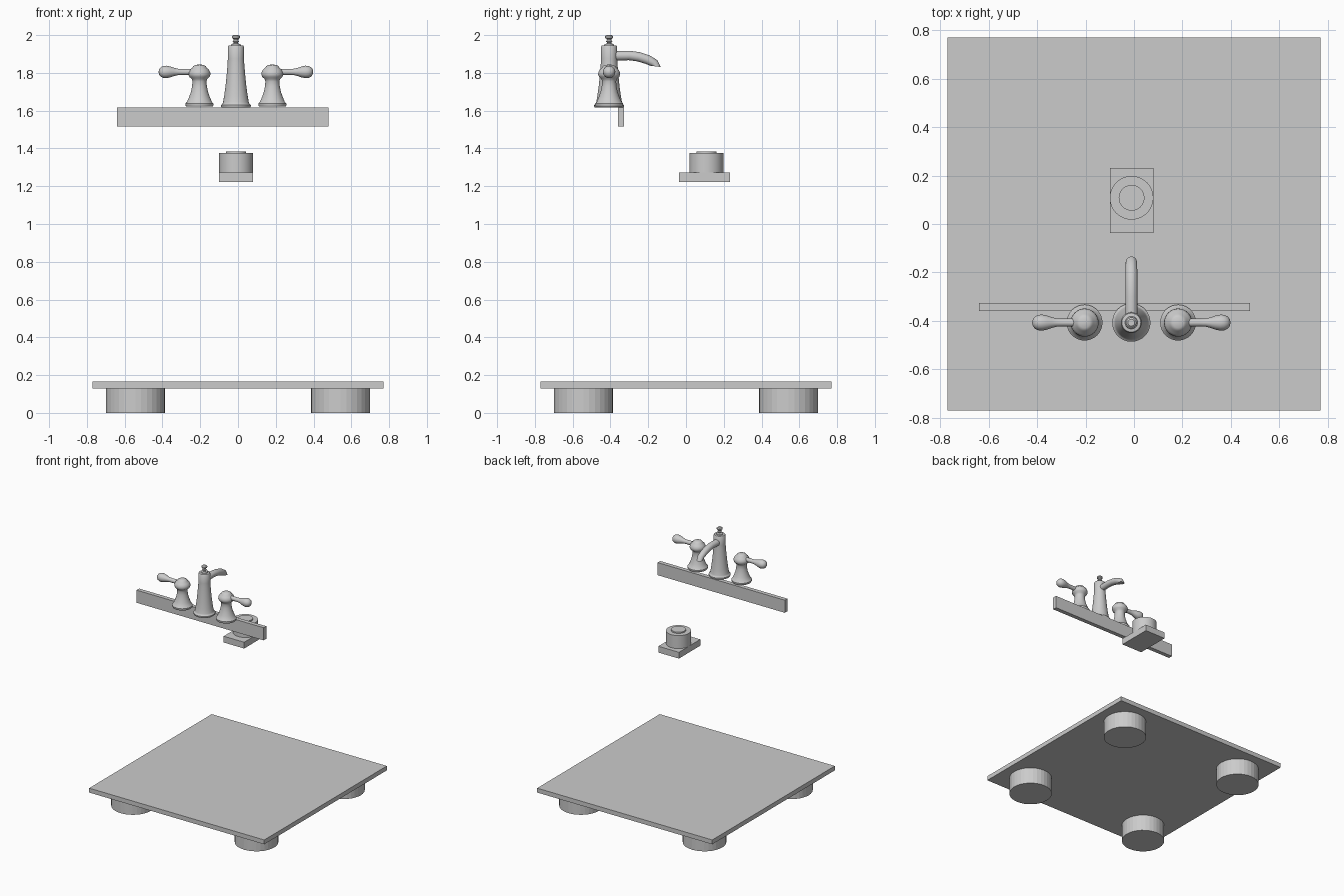
import bpy
import bmesh
from math import sin, cos, tau, radians
from mathutils import Vector, Matrix

if "Cube" in bpy.data.objects:
    bpy.data.objects.remove(bpy.data.objects["Cube"], do_unlink=True)

grey = bpy.data.materials.new("light grey")
grey.use_nodes = True
GREY = (0.6, 0.6, 0.6, 1)
grey.diffuse_color = GREY
grey.node_tree.nodes["Principled BSDF"].inputs["Base Color"].default_value = GREY


def finish(name, bm, smooth=True):
    bmesh.ops.recalc_face_normals(bm, faces=bm.faces)
    mesh = bpy.data.meshes.new(name)
    bm.to_mesh(mesh)
    bm.free()
    mesh.materials.append(grey)
    obj = bpy.data.objects.new(name, mesh)
    bpy.context.collection.objects.link(obj)
    if smooth:
        bpy.ops.object.select_all(action='DESELECT')
        obj.select_set(True)
        bpy.context.view_layer.objects.active = obj
        bpy.ops.object.shade_smooth_by_angle(angle=radians(35))
    return obj


def box(name, low, high):
    low, high = Vector(low), Vector(high)
    bm = bmesh.new()
    bmesh.ops.create_cube(bm, size=1)
    bmesh.ops.scale(bm, vec=high - low, verts=bm.verts)
    bmesh.ops.translate(bm, vec=(low + high) / 2, verts=bm.verts)
    return finish(name, bm, False)


def loft(name, rings, sides=32, matrix=Matrix(), smooth=True):
    """Skin a list of (centre, side axis, up axis, radius) rings and cap the ends."""
    bm = bmesh.new()
    loops = []
    for centre, u, v, r in rings:
        angles = [tau * i / sides for i in range(sides)]
        loops.append([bm.verts.new(centre + r * (cos(a) * u + sin(a) * v)) for a in angles])
    for a, b in zip(loops, loops[1:]):
        for i in range(sides):
            j = (i + 1) % sides
            bm.faces.new((a[i], a[j], b[j], b[i]))
    bm.faces.new(loops[0])
    bm.faces.new(loops[-1])
    bm.transform(matrix)
    return finish(name, bm, smooth)


X, Y, Z = Vector((1, 0, 0)), Vector((0, 1, 0)), Vector((0, 0, 1))


def turned(name, profile, matrix, sides=32, smooth=True):
    """Revolve (radius, height) pairs about the z axis."""
    return loft(name, [(Z * h, X, Y, r) for r, h in profile], sides, matrix, smooth)


# Platform on four round feet
box("platform", (-0.77, -0.77, 0.13), (0.77, 0.77, 0.165))
for fx, side in ((-1, "right"), (1, "left")):
    for fy, end in ((-1, "front"), (1, "back")):
        turned(f"{end}_{side}_foot", [(0.157, 0), (0.157, 0.132)],
               Matrix.Translation((0.543 * fx, 0.543 * fy, 0)), 32, False)

# Floating rail and the small round button on its plate
box("rail", (-0.64, -0.36, 1.517), (0.478, -0.327, 1.617))
box("button_plate", (-0.10, -0.037, 1.222), (0.08, 0.232, 1.272))
turned("button", [(0.09, 1.27), (0.09, 1.375), (0.053, 1.375), (0.053, 1.385)],
       Matrix.Translation((-0.01, 0.108, 0)), 48)

# Central tap body with its finial
CX, CY = -0.011, -0.407
turned("tap_body", [
    (0.076, 1.617), (0.079, 1.622), (0.079, 1.630), (0.071, 1.636), (0.068, 1.645),
    (0.062, 1.68), (0.055, 1.73), (0.049, 1.79), (0.044, 1.85), (0.043, 1.875),
    (0.043, 1.938), (0.039, 1.944), (0.026, 1.946), (0.024, 1.952), (0.012, 1.956),
    (0.012, 1.962), (0.018, 1.967), (0.012, 1.973), (0.013, 1.979), (0.021, 1.986),
    (0.021, 1.994), (0.014, 2.0)], Matrix.Translation((CX, CY, 0)))

# Spout curving down to a level mouth
spout = []
for y, z, tilt, r in ((-0.407, 1.89, 0, 0.025), (-0.30, 1.892, 4, 0.025),
                      (-0.25, 1.885, 14, 0.025), (-0.205, 1.871, 28, 0.025),
                      (-0.171, 1.853, 52, 0.024), (-0.157, 1.834, 97, 0.023)):
    t = radians(tilt)
    spout.append((Vector((CX, y, z)), X, Vector((0, sin(t), cos(t))), r))
loft("spout", spout, 24)

# Matching handles, each with a bulb-ended lever
BASE = [(0.070, 1.622), (0.074, 1.628), (0.074, 1.638), (0.066, 1.646), (0.055, 1.672),
        (0.045, 1.70), (0.039, 1.73), (0.037, 1.755), (0.041, 1.768), (0.053, 1.778),
        (0.058, 1.79), (0.057, 1.803), (0.049, 1.818), (0.037, 1.828), (0.033, 1.836),
        (0.022, 1.842), (0.004, 1.844)]
LEVER = [(0.017, 0.02), (0.016, 0.09), (0.017, 0.115), (0.022, 0.135), (0.029, 0.155),
         (0.033, 0.175), (0.032, 0.19), (0.026, 0.204), (0.015, 0.213), (0.003, 0.216)]
for s, side in ((-1, "right"), (1, "left")):
    hx = CX + 0.193 * s
    turned(f"{side}_handle_base", BASE, Matrix.Translation((hx, CY, 0)))
    turned(f"{side}_lever", LEVER, Matrix.Translation((hx, CY, 1.805))
           @ Matrix.Rotation(radians(90 * s), 4, 'Y'), 24)
